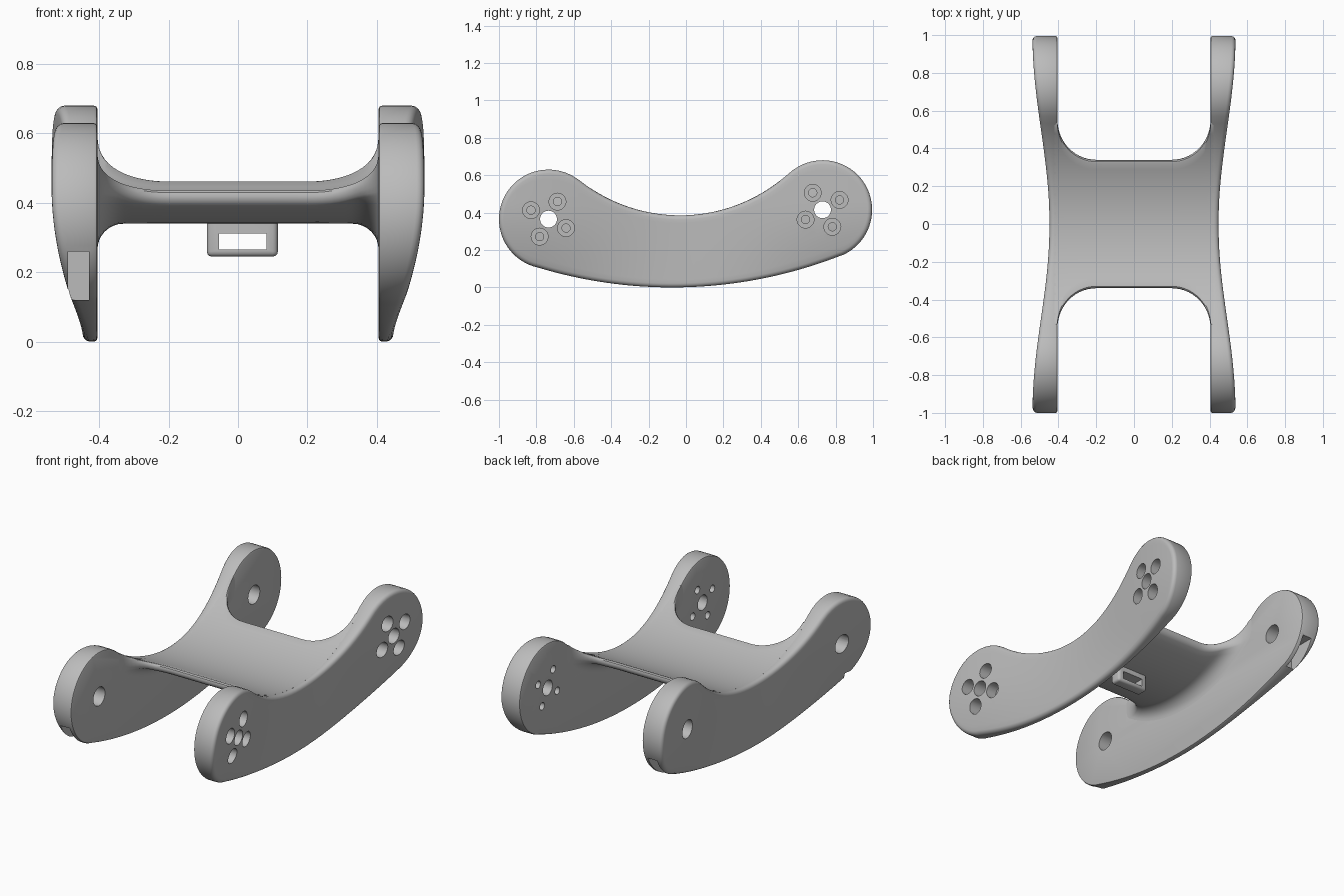
import bpy, bmesh
from math import sin, cos, pi, sqrt, radians
from mathutils import Vector, Matrix

if "Cube" in bpy.data.objects:
    bpy.data.objects.remove(bpy.data.objects["Cube"])

grey = bpy.data.materials.new("plain_grey")
grey.use_nodes = True
grey.diffuse_color = (0.5, 0.5, 0.5, 1)
grey.node_tree.nodes["Principled BSDF"].inputs["Base Color"].default_value = (0.5, 0.5, 0.5, 1)

# Side profile: two end discs joined by tangent arcs (y, z)
FRONT, BACK, R_END = Vector((-0.735, 0.365)), Vector((0.73, 0.415)), 0.265
DIP, R_DIP = Vector((-0.032, 1.25)), 0.865
BELLY, R_BELLY = Vector((-0.074, 2.474)), 2.474
INNER = 0.405


def disc(c, y, sign):
    return c.y + sign * sqrt(max(0, R_END ** 2 - (y - c.x) ** 2))


def top(y):
    if y < -0.57:
        return disc(FRONT, y, 1)
    if y > 0.551:
        return disc(BACK, y, 1)
    return DIP.y - sqrt(R_DIP ** 2 - (y - DIP.x) ** 2)


def bottom(y):
    if y < -0.814:
        return disc(FRONT, y, -1)
    if y > 0.826:
        return disc(BACK, y, -1)
    return BELLY.y - sqrt(R_BELLY ** 2 - (y - BELLY.x) ** 2)


def outer_x(p):
    swell = (1 - cos(pi * p.x)) / 2
    return 0.4475 + 0.09 * swell * sin(pi / 2 * min(1, p.y / 0.45))


def finish(name, bm):
    bmesh.ops.remove_doubles(bm, verts=bm.verts, dist=1e-5)
    bmesh.ops.recalc_face_normals(bm, faces=bm.faces)
    mesh = bpy.data.meshes.new(name)
    bm.to_mesh(mesh)
    bm.free()
    mesh.materials.append(grey)
    obj = bpy.data.objects.new(name, mesh)
    bpy.context.collection.objects.link(obj)
    return obj


def loft(name, rings, cap_last):
    bm = bmesh.new()
    rows = [[bm.verts.new(p) for p in ring] for ring in rings]
    for a, b in zip(rows, rows[1:]):
        for i in range(len(a)):
            j = (i + 1) % len(a)
            bm.faces.new((a[i], a[j], b[j], b[i]))
    bm.faces.new(rows[0])
    if cap_last:
        bm.faces.new(rows[-1])
    return finish(name, bm)


def activate(obj):
    bpy.ops.object.select_all(action='DESELECT')
    obj.select_set(True)
    bpy.context.view_layer.objects.active = obj


def cut(obj, bm):
    cutter = finish("cutter", bm)
    cutter.hide_render = True
    mod = obj.modifiers.new("cut", 'BOOLEAN')
    mod.operation, mod.solver, mod.object = 'DIFFERENCE', 'EXACT', cutter
    activate(obj)
    bpy.ops.object.modifier_apply(modifier=mod.name)
    bpy.data.objects.remove(cutter)


def drill(obj, y, z, radius, x0, x1):
    bm = bmesh.new()
    place = Matrix.Translation(((x0 + x1) / 2, y, z)) @ Matrix.Rotation(pi / 2, 4, 'Y')
    bmesh.ops.create_cone(bm, cap_ends=True, segments=32, radius1=radius,
                          radius2=radius, depth=abs(x1 - x0), matrix=place)
    cut(obj, bm)


def box(lo, hi):
    lo, hi = Vector(lo), Vector(hi)
    bm = bmesh.new()
    bmesh.ops.create_cube(bm, size=1, matrix=Matrix.Translation((lo + hi) / 2)
                          @ Matrix.Diagonal((*(hi - lo), 1)))
    return bm


# Side plate: rounded rim around a flat inner and a swelling outer face
N = 72
ys = [-0.0025 - 0.9975 * cos(pi * i / N) for i in range(N + 1)]
outline = [Vector((y, top(y))) for y in ys]
outline += [Vector((y, bottom(y))) for y in reversed(ys[1:-1])]
COUNT = len(outline)


def inset(d):
    pts = []
    for i, p in enumerate(outline):
        t = (outline[(i + 1) % COUNT] - outline[i - 1]).normalized()
        pts.append(p + Vector((t.y, -t.x)) * d)
    return pts


def plate(name, side):
    rings = [[(side * INNER, *p) for p in inset(0.01)],
             [(side * (INNER + 0.003), *p) for p in inset(0.003)],
             [(side * (INNER + 0.01), *p) for p in outline]]
    r = 0.022
    for k in range(5):
        a = k / 4 * pi / 2
        rings.append([(side * (outer_x(p) - r * (1 - sin(a))), *p)
                      for p in inset(r * (1 - cos(a)))])
    rim = inset(r)
    for f in (0.12, 0.3, 0.5, 0.75, 1):
        ring = []
        for i, p in enumerate(rim):
            q = p.lerp((p + rim[-i % COUNT]) / 2, f)
            ring.append((side * outer_x(q), *q))
        rings.append(ring)
    return loft(name, rings, False)


left_plate = plate("left_side_plate", 1)
right_plate = plate("right_side_plate", -1)

# Left plate: centre bore with four counterbored screw holes at each end
for c, turn in ((FRONT, 63), (BACK, 30)):
    drill(left_plate, c.x, c.y, 0.045, 0.3, 0.7)
    for k in range(4):
        a = radians(turn + 90 * k)
        y, z = c.x + 0.105 * cos(a), c.y + 0.105 * sin(a)
        drill(left_plate, y, z, 0.045, 0.445, 0.7)
        drill(left_plate, y, z, 0.022, 0.3, 0.6)

# Right plate: plain bores and a rectangular pocket in each end
for c, s in ((FRONT, -1), (BACK, 1)):
    drill(right_plate, c.x, c.y, 0.055, -0.7, -0.3)
    y0, y1 = sorted((c.x + s * 0.07, c.x + s * 0.4))
    cut(right_plate, box((-0.49, y0, c.y - 0.245), (-0.43, y1, c.y - 0.105)))

# Bridge: thin curved web that flares out into the plates
stations = [-0.1, 0, 0.1] + [s * (0.2 + 0.205 * sin(k / 14 * pi / 2))
                             for s in (-1, 1) for k in range(15)]
stations += [-0.42, 0.42]
rings = []
for x in sorted(stations):
    u = min(1, max(0, (abs(x) - 0.2) / 0.205))
    w = 0.34 + 0.21 * (1 - sqrt(1 - u * u))
    v = min(1, max(0, (abs(x) - 0.33) / 0.075))
    thick = 0.045 + 0.075 * (1 - sqrt(1 - v * v))
    r = 0.02
    section = [((w - r) * (k / 10 - 1), 1) for k in range(20)]
    section += [(w - r + r * sin(k / 6 * pi), cos(k / 6 * pi)) for k in range(6)]
    section += [(-y, -s) for y, s in section]
    rings.append([(x, y, top(y) - thick * (1 - s) / 2) for y, s in section])
bridge = loft("bridge", rings, True)

# Strap loop below the bridge
bm = box((-0.09, -0.065, 0.245), (0.115, 0.005, 0.365))
low = [e for e in bm.edges if sum(v.co.z for v in e.verts) < 0.65]
bmesh.ops.bevel(bm, geom=low, offset=0.015, segments=3, affect='EDGES', profile=0.5)
strap_loop = finish("strap_loop", bm)
cut(strap_loop, box((-0.055, -0.3, 0.265), (0.082, 0.3, 0.311)))

for obj in (left_plate, right_plate, bridge, strap_loop):
    activate(obj)
    bpy.ops.object.shade_smooth_by_angle(angle=radians(35))
